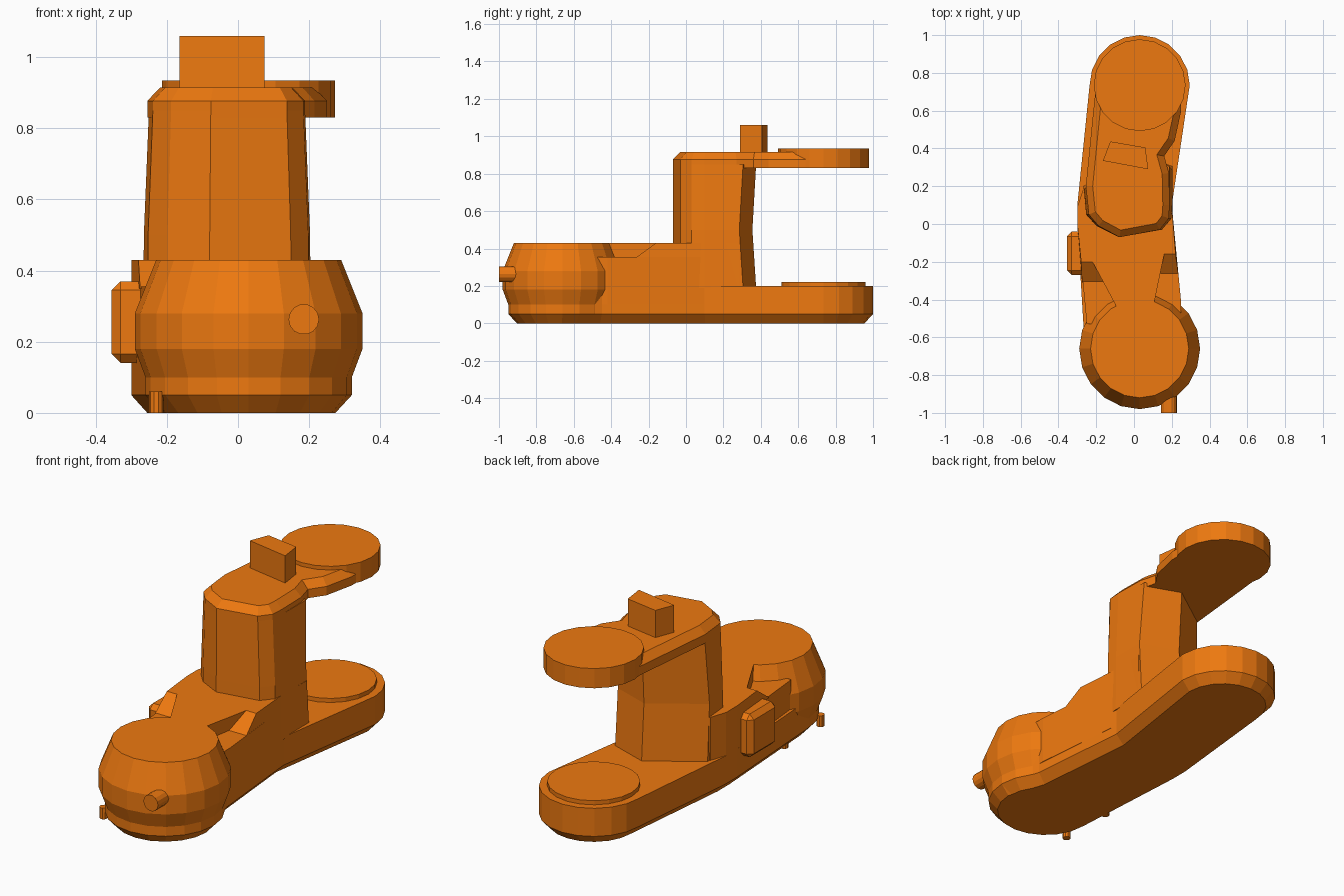
import bpy, bmesh
from math import pi, sin, cos
from mathutils import Vector

if "Cube" in bpy.data.objects:
    bpy.data.objects.remove(bpy.data.objects["Cube"])

COLOUR = (0.85, 0.19, 0.005, 1)
paint = bpy.data.materials.new("orange_paint")
paint.use_nodes = True
paint.diffuse_color = COLOUR
paint.node_tree.nodes["Principled BSDF"].inputs["Base Color"].default_value = COLOUR

BULB = (0.03, -0.66)
DISC = (0.03, 0.735)


def arc(centre, radius, start=0.0, end=2 * pi, steps=20):
    """Points along an arc; a full turn leaves out the repeated last point."""
    count = steps if end - start > 6 else steps + 1
    angles = [start + (end - start) * i / steps for i in range(count)]
    return [(centre[0] + radius * cos(a), centre[1] + radius * sin(a)) for a in angles]


def inset(points, amount):
    """Move every side of a counter-clockwise outline inwards."""
    result = []
    for i, p in enumerate(points):
        p = Vector(p)
        before = (p - Vector(points[i - 1])).normalized()
        after = (Vector(points[(i + 1) % len(points)]) - p).normalized()
        n1, n2 = Vector((-before.y, before.x)), Vector((-after.y, after.x))
        mitre = (n1 + n2) / (1 + n1.dot(n2))
        result.append(tuple(p + mitre * amount))
    return result


def finish(name, bm):
    bmesh.ops.recalc_face_normals(bm, faces=bm.faces)
    mesh = bpy.data.meshes.new(name)
    bm.to_mesh(mesh)
    bm.free()
    obj = bpy.data.objects.new(name, mesh)
    mesh.materials.append(paint)
    bpy.context.collection.objects.link(obj)
    return obj


def loft(name, layers):
    """Skin a stack of (height, outline) layers and cap both ends."""
    bm = bmesh.new()
    rings = [[bm.verts.new((x, y, z)) for x, y in pts] for z, pts in layers]
    for low, high in zip(rings, rings[1:]):
        for i in range(len(low)):
            j = (i + 1) % len(low)
            bm.faces.new((low[i], low[j], high[j], high[i]))
    bm.faces.new(rings[0][::-1])
    bm.faces.new(rings[-1])
    return finish(name, bm)


def turned(name, centre, profile, sides=20):
    return loft(name, [(z, arc(centre, r, steps=sides)) for z, r in profile])


# Long base plate with chamfered underside
plate = (arc(BULB, 0.29, pi, 2 * pi, 10) + [(0.25, -0.45), (0.2, 0.1)]
         + arc(DISC, 0.265, 0, pi, 10) + [(-0.3, 0.1), (-0.3, 0)])
loft("base_plate", [(0, inset(plate, 0.045)), (0.05, plate), (0.2, plate)])
turned("rear_pad", DISC, [(0.19, 0.225), (0.222, 0.225)])

# Faceted front bulb with nozzle
turned("front_bulb", BULB,
       [(0, 0.24), (0.05, 0.29), (0.1, 0.29), (0.18, 0.32), (0.28, 0.32), (0.43, 0.26)])
nozzle = turned("front_nozzle", (0, 0), [(0, 0.043), (0.15, 0.043)], 14)
nozzle.rotation_euler.x = -pi / 2
nozzle.location = (0.185, -1, 0.263)

# Middle body: lower block, then a raised part that narrows towards the bulb
back = [(0.2, 0.1), (0.205, 0.28), (0, 0.355), (-0.27, 0.18), (-0.3, 0.09), (-0.3, 0)]
lower = [(-0.25, -0.53), (0.25, -0.53), (0.25, -0.42)] + back
loft("body_lower", [(0.1, lower), (0.355, lower)])
ridge_low = ([(-0.06, -0.5), (0.09, -0.5), (0.13, -0.27), (0.235, -0.27)]
             + back + [(-0.275, -0.31), (-0.16, -0.31)])
ridge_top = ([(-0.06, -0.5), (0.09, -0.5), (0.16, -0.16), (0.22, -0.16)]
             + back + [(-0.28, -0.2), (-0.22, -0.2)])
loft("body_raised", [(0.35, ridge_low), (0.43, ridge_top)])

# Column with a slightly waisted back
front = [(-0.255, 0.05), (-0.2, -0.01), (-0.08, -0.07), (0.15, -0.03), (0.2, 0.03), (0.205, 0.1)]


def column_ring(width, rear):
    pts = front + [(0.205, 0.285 + rear), (0, 0.355 + rear), (-0.267, 0.18 + rear)]
    return [(-0.03 + (x + 0.03) * width, y) for x, y in pts]


loft("column", [(0.19, column_ring(1, 0.02)), (0.5, column_ring(0.99, 0)),
                (0.85, column_ring(0.93, 0.02))])

# Upper arm, chamfered on top and notched on its left side
arm = ([(-0.03 + (x + 0.03) * 0.93, y) for x, y in front]
       + [(0.185, 0.27), (0.16, 0.36), (0.215, 0.44), (0.25, 0.6), (0.25, 0.74),
          (-0.2, 0.74), (-0.215, 0.6), (-0.255, 0.2)])
loft("upper_arm", [(0.83, arm), (0.877, arm), (0.915, inset(arm, 0.036))])
turned("upper_disc", DISC, [(0.83, 0.243), (0.935, 0.243)])
block = [(-0.165, 0.335), (0.075, 0.29), (0.06, 0.405), (-0.125, 0.437)]
loft("top_block", [(0.88, block), (1.06, block)])

# Bevelled side box
bm = bmesh.new()
bmesh.ops.create_cube(bm, size=1)
bmesh.ops.scale(bm, vec=(0.13, 0.23, 0.23), verts=bm.verts)
bmesh.ops.translate(bm, vec=(-0.29, -0.155, 0.255), verts=bm.verts)
bmesh.ops.bevel(bm, geom=bm.edges[:], offset=0.025, segments=1, affect='EDGES')
finish("side_box", bm)

# Small feet under the right edge
for i, y in enumerate((-0.5, -0.805)):
    turned("foot_%d" % (i + 1), (-0.23, y), [(0, 0.02), (0.06, 0.02)], 10)
